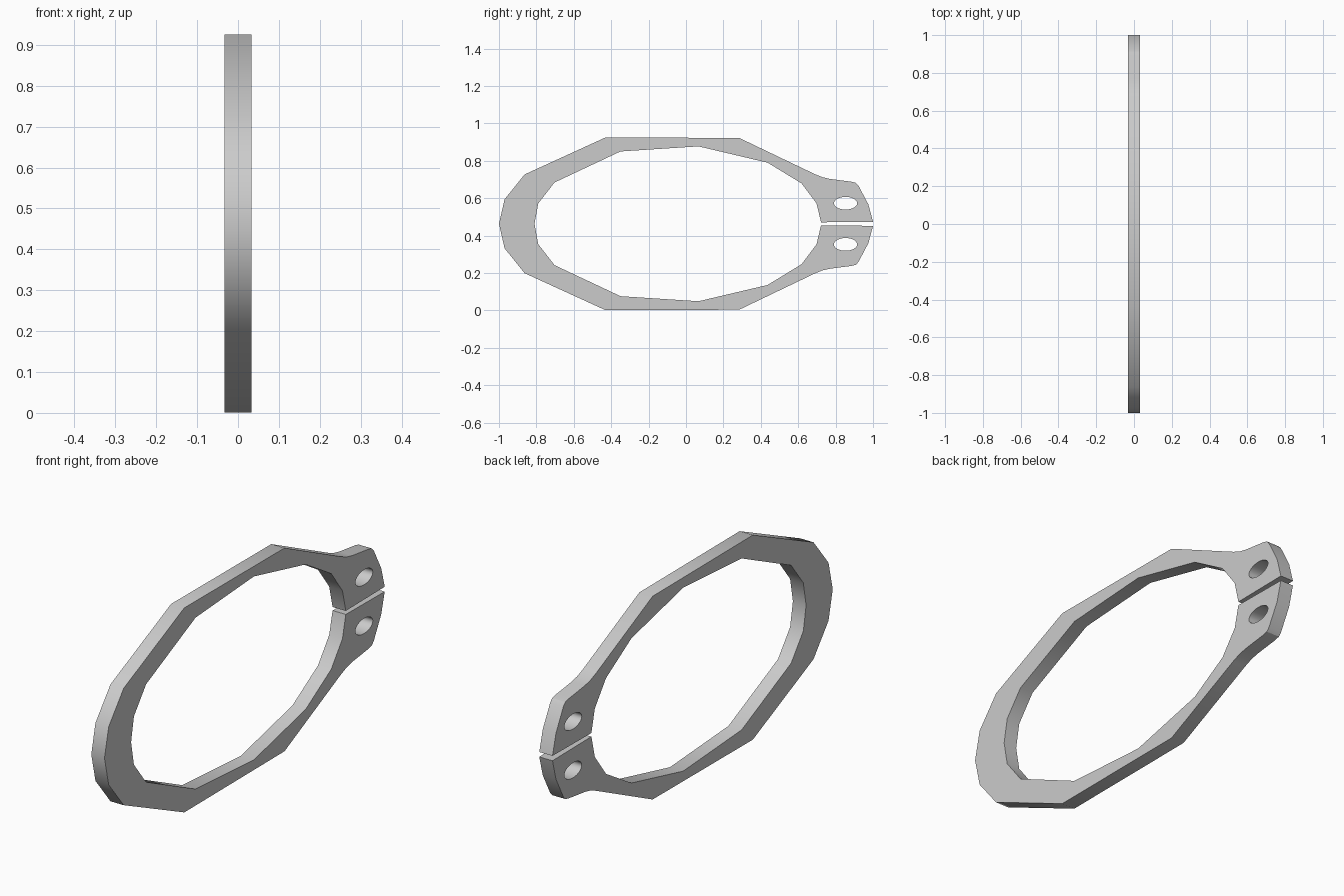
import bpy, bmesh, math
from mathutils import Matrix

cube = bpy.data.objects.get("Cube")
if cube:
    bpy.data.objects.remove(cube, do_unlink=True)

MID = 0.463            # height of the mirror line
HALF_THICKNESS = 0.033

# Upper half of the ring as (y, z), from the closed end to the split lug
outer = [(-0.97, 0.594), (-0.863, 0.727), (-0.43, 0.925), (0.285, 0.922),
         (0.69, 0.728), (0.73, 0.712), (0.77, 0.703), (0.885, 0.688),
         (0.908, 0.682), (0.922, 0.667), (0.975, 0.567), (1.0, 0.474)]
inner = [(0.722, 0.471), (0.698, 0.572), (0.618, 0.679), (0.436, 0.79),
         (0.067, 0.877), (-0.35, 0.85), (-0.703, 0.684), (-0.79, 0.572)]


def mirrored(points):
    return [(y, 2 * MID - z) for y, z in reversed(points)]


def add_loop(curve, points):
    spline = curve.splines.new('POLY')
    spline.points.add(len(points) - 1)
    for p, (y, z) in zip(spline.points, points):
        p.co = (y, z, 0, 1)
    spline.use_cyclic_u = True


def ellipse(cy, cz, ry, rz, n=32):
    angles = [math.tau * i / n for i in range(n)]
    return [(cy + ry * math.cos(a), cz + rz * math.sin(a)) for a in angles]


# Flat profile: split ring with one plier hole in each lug
profile = bpy.data.curves.new("ring_profile", 'CURVE')
profile.dimensions = '2D'
profile.fill_mode = 'BOTH'
profile.extrude = HALF_THICKNESS
add_loop(profile, [(-1.0, MID)] + outer + inner + [(-0.81, MID)]
         + mirrored(inner) + mirrored(outer))
for side in (1, -1):
    add_loop(profile, ellipse(0.853, MID + side * 0.11, 0.062, 0.034))

# Turn the extruded profile into an upright mesh
helper = bpy.data.objects.new("profile_helper", profile)
bpy.context.collection.objects.link(helper)
depsgraph = bpy.context.evaluated_depsgraph_get()
mesh = bpy.data.meshes.new_from_object(helper.evaluated_get(depsgraph))
bpy.data.objects.remove(helper, do_unlink=True)
upright = Matrix(((0, 0, 1, 0), (1, 0, 0, 0), (0, 1, 0, 0), (0, 0, 0, 1)))
bm = bmesh.new()
bm.from_mesh(mesh)
bmesh.ops.transform(bm, matrix=upright, verts=bm.verts)
bmesh.ops.remove_doubles(bm, verts=bm.verts, dist=0.0005)
bmesh.ops.recalc_face_normals(bm, faces=bm.faces)
bm.to_mesh(mesh)
bm.free()

# Plain grey metal
grey = bpy.data.materials.new("grey_metal")
grey.use_nodes = True
colour = (0.6, 0.6, 0.6, 1)
grey.diffuse_color = colour
grey.node_tree.nodes["Principled BSDF"].inputs["Base Color"].default_value = colour
mesh.materials.clear()
mesh.materials.append(grey)

ring = bpy.data.objects.new("retaining_ring", mesh)
bpy.context.collection.objects.link(ring)
bpy.ops.object.select_all(action='DESELECT')
ring.select_set(True)
bpy.context.view_layer.objects.active = ring
bpy.ops.object.shade_smooth_by_angle(angle=math.radians(30))
